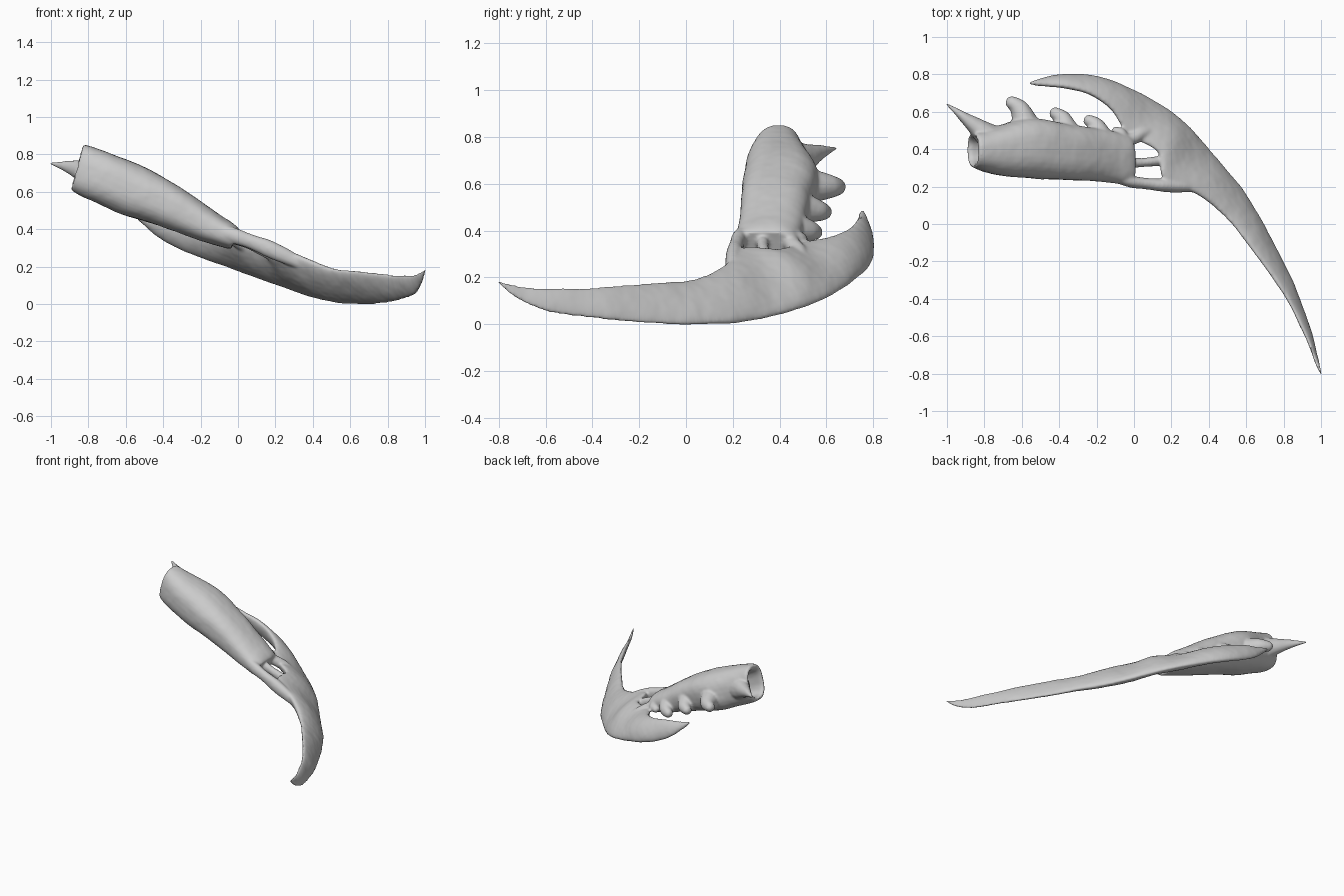
import bpy, bmesh, math
from mathutils import Vector as V

if "Cube" in bpy.data.objects:
    bpy.data.objects.remove(bpy.data.objects["Cube"])

parts = []


def spline(rows, steps):
    """Catmull-Rom through rows of vectors."""
    out = []
    for i in range(len(rows) - 1):
        q = [rows[max(i - 1, 0)], rows[i], rows[i + 1], rows[min(i + 2, len(rows) - 1)]]
        for s in range(steps):
            t = s / steps
            out.append([0.5 * (2 * p1 + (p2 - p0) * t + (2 * p0 - 5 * p1 + 4 * p2 - p3) * t * t
                               + (3 * p1 - p0 - 3 * p2 + p3) * t ** 3)
                        for p0, p1, p2, p3 in zip(*q)])
    return out + [rows[-1]]


def loft(name, rows, steps=6, sides=20, pow_a=1.0, pow_b=1.0, pre=()):
    """Skin superelliptic sections (centre, half axis a, half axis b)."""
    def sgn(v, p):
        return math.copysign(abs(v) ** p, v)
    bm = bmesh.new()
    rings = []
    for c, a, b in list(pre) + spline(rows, steps):
        angles = [2 * math.pi * k / sides for k in range(sides)]
        rings.append([bm.verts.new(c + a * sgn(math.cos(t), pow_a) + b * sgn(math.sin(t), pow_b))
                      for t in angles])
    for r, q in zip(rings, rings[1:]):
        for k in range(sides):
            j = (k + 1) % sides
            bm.faces.new((r[k], r[j], q[j], q[k]))
    bm.faces.new(rings[0][::-1])
    bm.faces.new(rings[-1])
    bmesh.ops.recalc_face_normals(bm, faces=bm.faces)
    me = bpy.data.meshes.new(name)
    bm.to_mesh(me)
    bm.free()
    ob = bpy.data.objects.new(name, me)
    bpy.context.collection.objects.link(ob)
    parts.append(ob)
    return ob


def horn(name, pts, radii, side=(0.89, 0, -0.45), flat=1.0):
    """Tapered curved spike or strut; side is the wide direction."""
    pts = [V(p) for p in pts]
    rows = []
    for i, (p, r) in enumerate(zip(pts, radii)):
        d = (pts[min(i + 1, len(pts) - 1)] - pts[max(i - 1, 0)]).normalized()
        a = V(side)
        a = (a - d * a.dot(d)).normalized()
        rows.append([p, a * r, d.cross(a) * r * flat])
    return loft(name, rows, 5, 14)


# double-ended blade: upper edge, lower edge, half thickness
edges = [
    ((-.56, .75, .488), (-.562, .753, .483), .007),
    ((-.47, .742, .465), (-.49, .777, .41), .020),
    ((-.36, .733, .445), (-.38, .794, .328), .028),
    ((-.23, .695, .41), (-.20, .784, .25), .036),
    ((-.12, .615, .375), (-.03, .726, .192), .042),
    ((-.03, .48, .345), (.15, .635, .13), .046),
    ((.13, .385, .32), (.28, .53, .082), .048),
    ((.16, .24, .325), (.40, .40, .042), .05),
    ((.35, .155, .245), (.50, .28, .015), .046),
    ((.50, .03, .19), (.615, .13, .002), .036),
    ((.65, -.16, .175), (.75, -.11, .001), .028),
    ((.80, -.37, .158), (.86, -.34, .02), .022),
    ((.91, -.58, .153), (.943, -.57, .048), .016),
    ((.963, -.72, .166), (.981, -.715, .105), .011),
    ((1.0, -.804, .186), (1.002, -.807, .180), .006),
]
mids = [(V(a) + V(b)) / 2 for a, b, _ in edges]
rows = []
for i, (a, b, th) in enumerate(edges):
    half = (V(b) - V(a)) / 2
    run = mids[min(i + 1, len(mids) - 1)] - mids[max(i - 1, 0)]
    rows.append([mids[i], half, run.cross(half).normalized() * th])
blade = loft("curved_double_blade", rows, 6, 24, 1.0, 1.15)

# hollow grip: x, y, z, half width, half thickness, lean
grip = [
    (-.855, .395, .728, .095, .128, .27),
    (-.80, .392, .705, .112, .134, .32),
    (-.70, .395, .665, .138, .138, .40),
    (-.56, .405, .605, .162, .140, .45),
    (-.36, .385, .52, .150, .117, .45),
    (-.16, .365, .415, .140, .087, .45),
    (-.05, .345, .365, .135, .068, .45),
    (-.015, .335, .345, .128, .055, .45),
]
rows = []
for x, y, z, w, h, lean in grip:
    rows.append([V((x, y, z)), V((0, w, 0)), V((lean, 0, math.sqrt(1 - lean ** 2))) * h])
c, a, b = rows[0]
axis = V((.89, 0, -.45))
socket = [(c + axis * .16, a * .55, b * .55), (c + axis * .1, a * .68, b * .68),
          (c + axis * .015, a * .74, b * .74), (c - axis * .01, a * .86, b * .86)]
handle = loft("handle", rows, 6, 32, 0.8, 0.8, socket)

# struts bridging the grip and the blade, leaving the openings
horn("strut_upper", [(-.16, .42, .41), (-.03, .448, .352), (.05, .485, .30), (.13, .50, .245)],
     [.045, .036, .036, .02], (0, 1, 0))
horn("strut_middle", [(-.12, .325, .39), (.03, .328, .335), (.11, .335, .30), (.23, .345, .23)],
     [.035, .024, .026, .025], (0, 1, 0), 1.2)
horn("strut_lower", [(-.14, .27, .40), (-.02, .228, .365), (.08, .215, .33), (.19, .205, .285), (.34, .195, .215)],
     [.03, .033, .03, .036, .025], (0, 1, 0), 1.3)

# finger teeth along the back edge: base x, base y, base z, tip, size
teeth = [
    (-.57, .50, .59, (-.672, .676, .585), .085),
    (-.35, .46, .50, (-.44, .616, .475), .08),
    (-.17, .43, .415, (-.26, .575, .39), .075),
    (-.06, .41, .37, (-.11, .515, .36), .055),
]
for i, (x, y, z, tip, r) in enumerate(teeth):
    base, end = V((x, y, z)), V(tip)
    bend = base.lerp(end, .6) + V((.018, .012, 0))
    horn("tooth_%d" % (i + 1), [base, bend, base.lerp(end, .9), end],
         [r, r * .6, r * .38, r * .1], flat=1.0)

# pommel spike
horn("pommel_spike", [(-.74, .44, .68), (-.83, .51, .712), (-.91, .572, .735), (-1.005, .644, .752)],
     [.10, .062, .034, .006], (0.5, -0.5, 0.7), .85)

# fuse everything into one carved piece and soften the joints
bpy.ops.object.select_all(action='DESELECT')
for ob in parts:
    ob.select_set(True)
bpy.context.view_layer.objects.active = blade
bpy.ops.object.join()
blade.name = "bladed_sickle"
fuse = blade.modifiers.new("fuse", 'REMESH')
fuse.mode = 'VOXEL'
fuse.voxel_size = 0.0075
fuse.use_smooth_shade = True
soft = blade.modifiers.new("soften", 'SMOOTH')
soft.factor = 0.5
soft.iterations = 8

# gentle carved unevenness
tex = bpy.data.textures.new("carving", 'CLOUDS')
tex.noise_scale = 0.15
mod = blade.modifiers.new("carving", 'DISPLACE')
mod.texture = tex
mod.strength = 0.008
